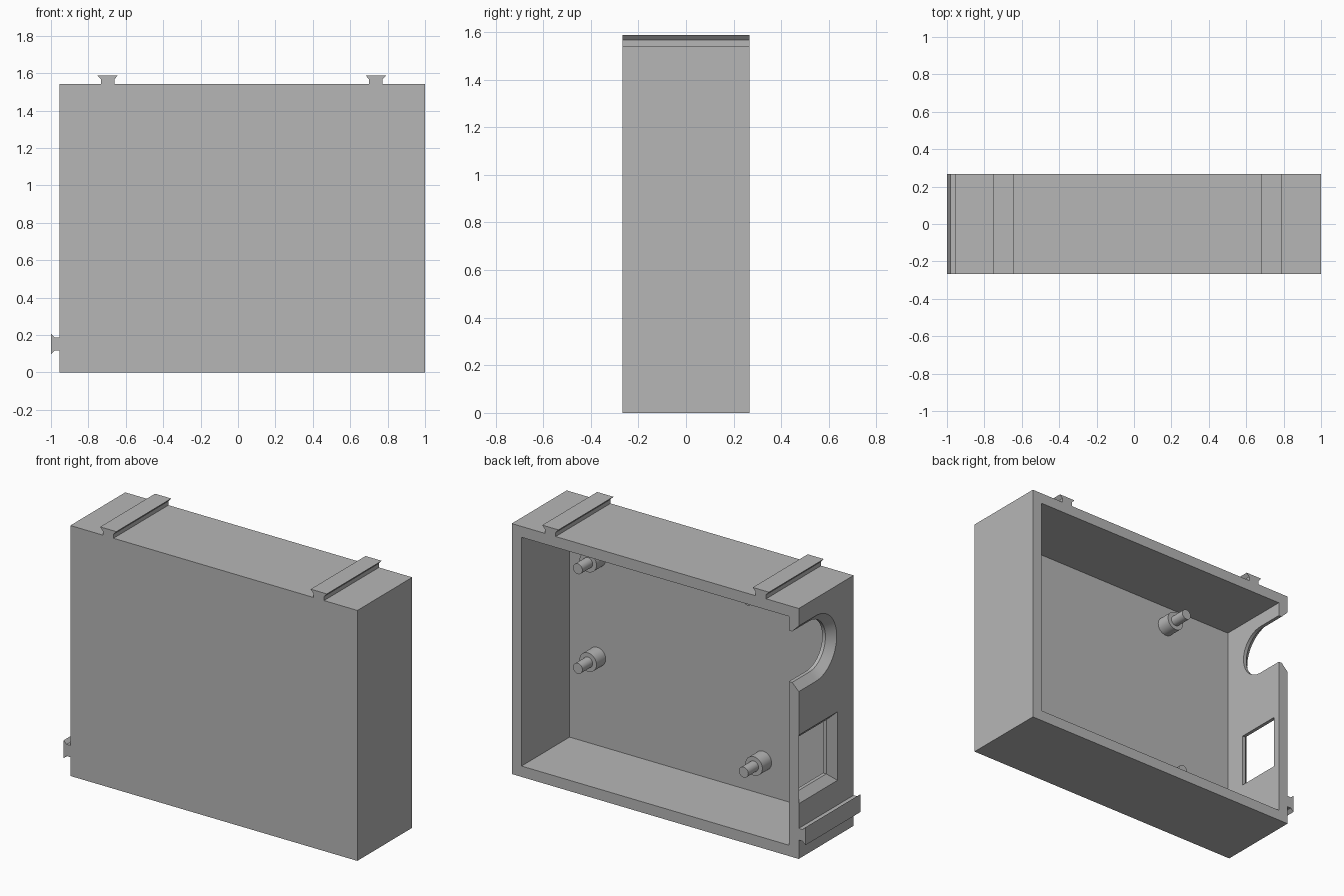
import bpy, bmesh, math
from mathutils import Vector

cube = bpy.data.objects.get("Cube")
if cube:
    bpy.data.objects.remove(cube, do_unlink=True)

LEFT, RIGHT = 1.0, -0.955      # outer side faces of the case
HALF, TOP, WALL = 0.267, 1.542, 0.0667
FLOOR = -HALF + WALL           # inside of the front panel

grey = bpy.data.materials.new("plain grey")
grey.use_nodes = True
grey.diffuse_color = (0.47, 0.47, 0.47, 1)
grey.node_tree.nodes["Principled BSDF"].inputs["Base Color"].default_value = grey.diffuse_color


def loft(name, rings):
    """Closed solid through a list of matching point rings."""
    bm = bmesh.new()
    loops = [[bm.verts.new(Vector(p)) for p in ring] for ring in rings]
    for a, b in zip(loops, loops[1:]):
        for i in range(len(a)):
            j = (i + 1) % len(a)
            bm.faces.new((a[i], a[j], b[j], b[i]))
    bm.faces.new(loops[0])
    bm.faces.new(loops[-1])
    bmesh.ops.recalc_face_normals(bm, faces=bm.faces[:])
    mesh = bpy.data.meshes.new(name)
    bm.to_mesh(mesh)
    bm.free()
    mesh.materials.append(grey)
    obj = bpy.data.objects.new(name, mesh)
    bpy.context.collection.objects.link(obj)
    return obj


def box(name, x0, x1, y0, y1, z0, z1):
    return loft(name, [[(x0, y, z0), (x1, y, z0), (x1, y, z1), (x0, y, z1)] for y in (y0, y1)])


def activate(obj):
    bpy.ops.object.select_all(action='DESELECT')
    obj.select_set(True)
    bpy.context.view_layer.objects.active = obj


def cut(target, cutter):
    cutter.hide_render = True
    mod = target.modifiers.new("cut", 'BOOLEAN')
    mod.operation, mod.solver, mod.object = 'DIFFERENCE', 'EXACT', cutter
    activate(target)
    bpy.ops.object.modifier_apply(modifier=mod.name)
    bpy.data.objects.remove(cutter, do_unlink=True)


# Side openings: chamfered on the outside, straight near the inside
def opening(name, outline):
    stations = ((RIGHT - 0.01, 0.055), (RIGHT + 0.045, 0), (RIGHT + 0.1, 0))
    return loft(name, [[(x, y, z) for y, z in outline(grow)] for x, grow in stations])


def window_outline(g):
    y0, y1, z0, z1 = -0.065 - g, 0.22 + g, 0.385 - g, 0.717 + g
    return [(y0, z0), (y1, z0), (y1, z1), (y0, z1)]


def slot_outline(g):
    r, cy, cz, n = 0.157 + g, 0.1, 1.232, 32
    arc = [math.pi / 2 + math.pi * i / n for i in range(n + 1)]
    pts = [(cy + r * math.cos(a), cz + r * math.sin(a)) for a in arc]
    return pts + [(0.4, cz - r), (0.4, cz + r)]


# Open-backed case
case = box("case", RIGHT, LEFT, -HALF, HALF, 0, TOP)
cut(case, box("cavity", RIGHT + WALL, LEFT - WALL, FLOOR, HALF + 0.1, WALL, TOP - WALL))
cut(case, opening("window_cutter", window_outline))
cut(case, opening("slot_cutter", slot_outline))
activate(case)
bpy.ops.object.shade_smooth_by_angle(angle=math.radians(20))

# Flared rails running front to back; profile is (across, outward)
half_rail = [(0.036, -0.01), (0.036, 0.025), (0.055, 0.046)]
rail = half_rail + [(-s, h) for s, h in reversed(half_rail)]


def add_rail(name, place):
    loft(name, [[(place(s, h)[0], y, place(s, h)[1]) for s, h in rail] for y in (-HALF, HALF)])


for name, cx in (("top_rail_left", 0.737), ("top_rail_right", -0.697)):
    add_rail(name, lambda s, h: (cx + s, TOP + h))
add_rail("side_rail", lambda s, h: (RIGHT - h, 0.152 + s))

# Stepped mounting posts on the inside of the front panel
steps = [(0.058, -0.01), (0.058, 0.09), (0.032, 0.09), (0.032, 0.19)]
posts = [(0.745, 0.612), (0.745, 1.225), (-0.385, 0.275), (-0.412, 1.342)]
for i, (cx, cz) in enumerate(posts, 1):
    turn = [2 * math.pi * k / 32 for k in range(32)]
    post = loft(f"mounting_post_{i}",
                [[(cx + r * math.cos(a), FLOOR + h, cz + r * math.sin(a)) for a in turn]
                 for r, h in steps])
    activate(post)
    bpy.ops.object.shade_smooth_by_angle(angle=math.radians(30))
